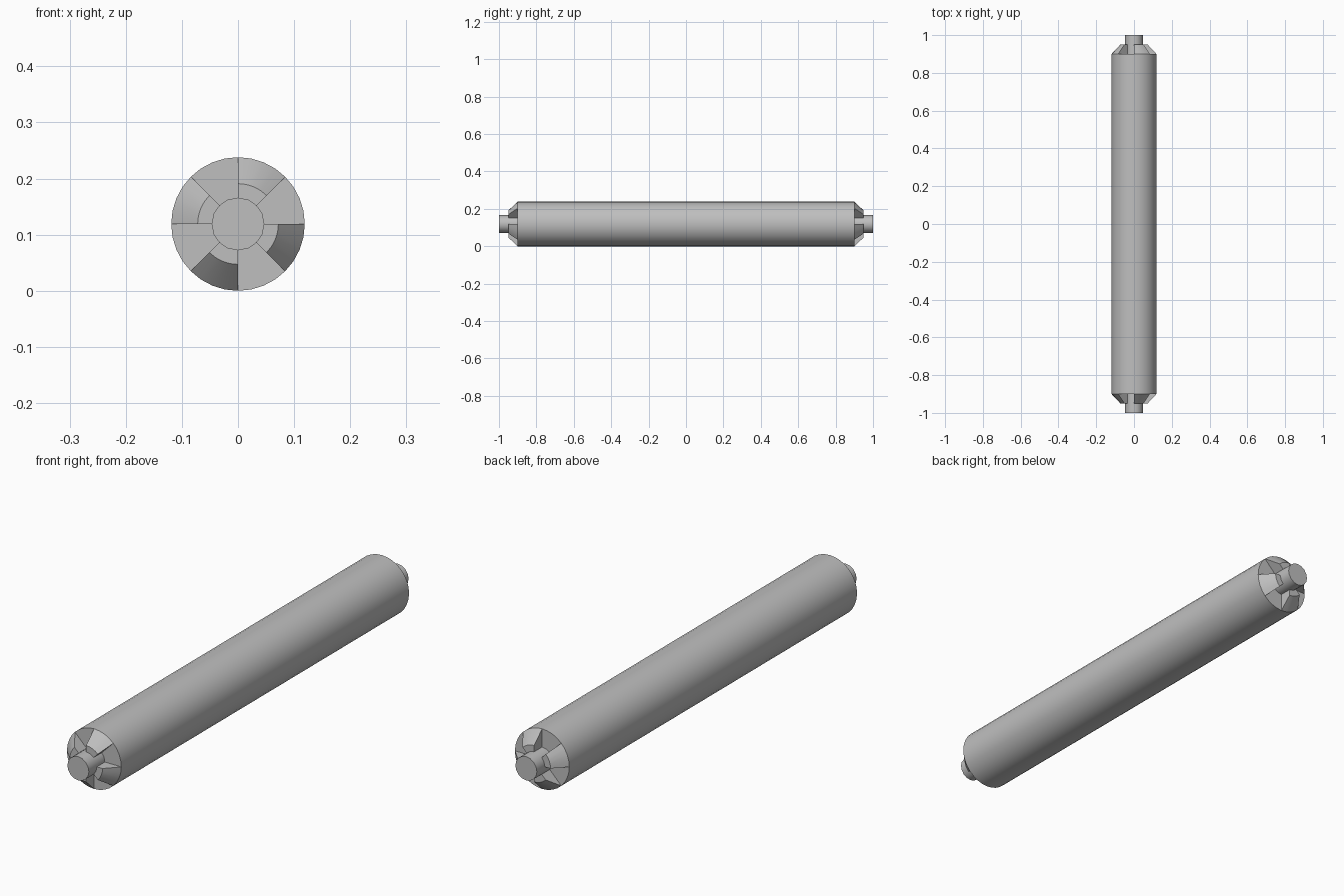
import bpy, bmesh, math
from mathutils import Vector

cube = bpy.data.objects.get("Cube")
if cube:
    bpy.data.objects.remove(cube, do_unlink=True)

BODY_R, SHAFT_R, LUG_R = 0.119, 0.047, 0.072
BODY_END, LUG_END, SHAFT_END = 0.9, 0.95, 1.0

grey = bpy.data.materials.new("steel grey")
grey.use_nodes = True
colour = (0.52, 0.52, 0.52, 1)
grey.diffuse_color = colour
grey.node_tree.nodes["Principled BSDF"].inputs["Base Color"].default_value = colour


def ring_point(radius, angle, y):
    return Vector((radius * math.cos(angle), y, BODY_R + radius * math.sin(angle)))


def finish(name, bm):
    bmesh.ops.recalc_face_normals(bm, faces=bm.faces)
    mesh = bpy.data.meshes.new(name)
    bm.to_mesh(mesh)
    bm.free()
    mesh.materials.append(grey)
    obj = bpy.data.objects.new(name, mesh)
    bpy.context.collection.objects.link(obj)
    bpy.ops.object.select_all(action='DESELECT')
    obj.select_set(True)
    bpy.context.view_layer.objects.active = obj
    bpy.ops.object.shade_smooth_by_angle(angle=math.radians(30))


def rod(name, radius, y0, y1, sides):
    bm = bmesh.new()
    rings = [[bm.verts.new(ring_point(radius, math.tau * i / sides, y))
              for i in range(sides)] for y in (y0, y1)]
    for ring in rings:
        bm.faces.new(ring)
    for i in range(sides):
        j = (i + 1) % sides
        bm.faces.new((rings[0][i], rings[0][j], rings[1][j], rings[1][i]))
    finish(name, bm)


def lug(name, start, side, steps=4):
    # Tapered 45 degree wedge: profile swept around the axis
    profile = [(SHAFT_R * 0.9, BODY_END), (BODY_R, BODY_END),
               (LUG_R, LUG_END), (SHAFT_R * 0.9, LUG_END)]
    bm = bmesh.new()
    sections = [[bm.verts.new(ring_point(r, start + math.pi / 4 * i / steps, side * y))
                 for r, y in profile] for i in range(steps + 1)]
    for a, b in zip(sections, sections[1:]):
        for k in range(1, 4):
            n = (k + 1) % 4
            if k != 3:
                bm.faces.new((a[k], a[n], b[n], b[k]))
        bm.faces.new((a[3], a[0], b[0], b[3]))
        bm.faces.new((a[0], a[1], b[1], b[0]))
    bm.faces.new(sections[0])
    bm.faces.new(sections[-1])
    finish(name, bm)


# Main roller and the stub shafts at both ends
rod("roller_body", BODY_R, -BODY_END, BODY_END, 32)
for end, side in (("front", -1), ("back", 1)):
    rod(end + "_shaft", SHAFT_R, side * (BODY_END - 0.02), side * SHAFT_END, 16)
    # Four drive lugs around each shaft
    for k in range(4):
        lug(f"{end}_lug_{k + 1}", math.pi / 4 + k * math.pi / 2, side)
